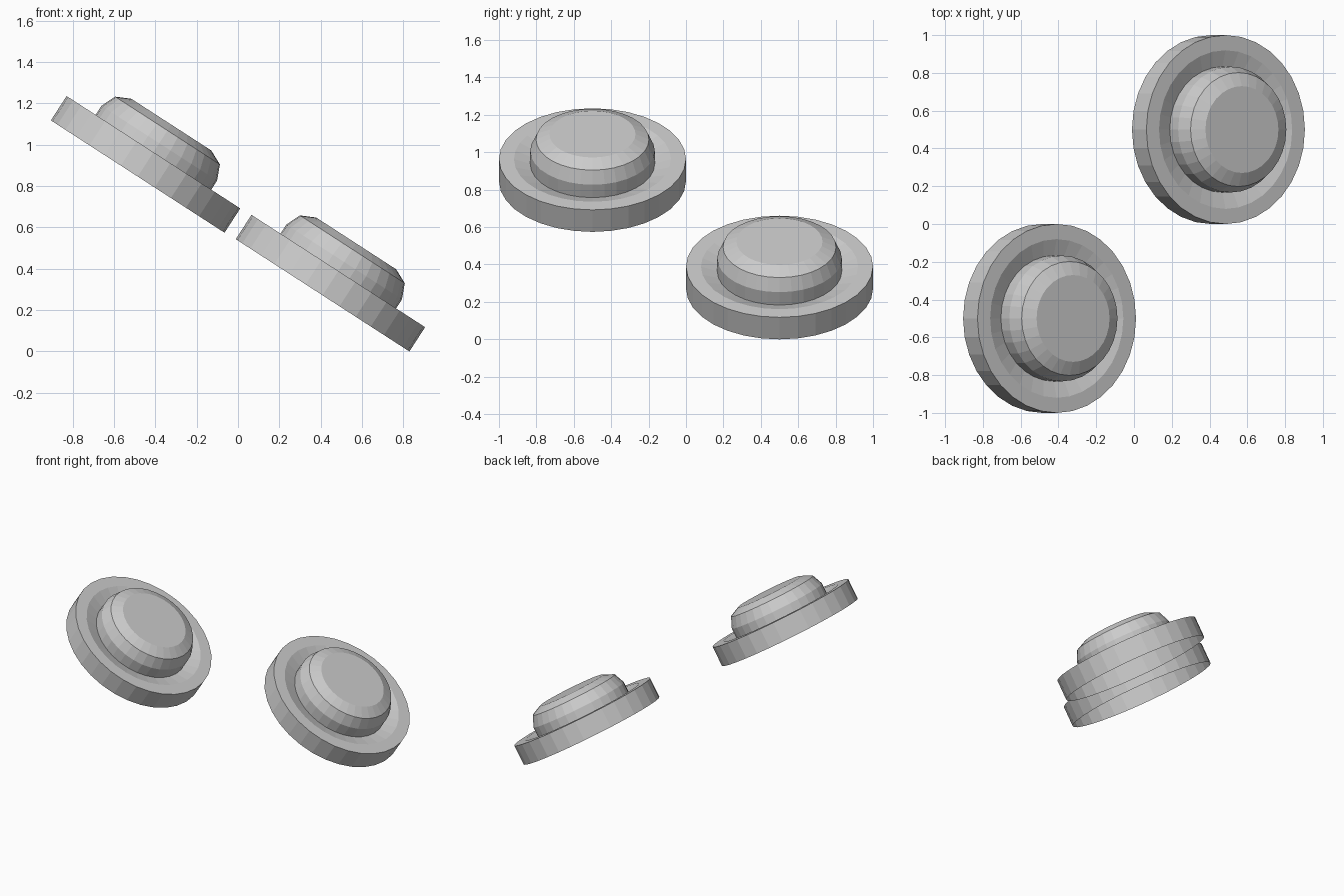
import bpy, bmesh, math
from mathutils import Matrix

if "Cube" in bpy.data.objects:
    bpy.data.objects.remove(bpy.data.objects["Cube"])

TILT = math.radians(32.9)
SEGMENTS = 32

# Open-bottomed shell profile as (radius, height): rim wall, lip, dish, dome
SHELL = [(0.5, 0), (0.5, 0.14), (0.42, 0.14), (0.333, 0.11),
         (0.333, 0.192), (0.302, 0.265), (0.23, 0.299)]


def lathe(name, profile, matrix):
    """Turn a profile around the local z axis, capping only its top ring."""
    bm = bmesh.new()
    rings = [[bm.verts.new((r * math.cos(2 * math.pi * i / SEGMENTS),
                            r * math.sin(2 * math.pi * i / SEGMENTS), h))
              for i in range(SEGMENTS)] for r, h in profile]
    for a, b in zip(rings, rings[1:]):
        for i in range(SEGMENTS):
            j = (i + 1) % SEGMENTS
            bm.faces.new((a[i], a[j], b[j], b[i]))
    bm.faces.new(rings[-1])
    mesh = bpy.data.meshes.new(name)
    bm.to_mesh(mesh)
    bm.free()
    obj = bpy.data.objects.new(name, mesh)
    obj.matrix_world = matrix
    bpy.context.collection.objects.link(obj)


# Two tilted buttons, one upper front and one lower back
for label, loc in (("upper", (-0.485, -0.5, 0.846)), ("lower", (0.409, 0.5, 0.2716))):
    m = Matrix.Translation(loc) @ Matrix.Rotation(TILT, 4, 'Y')
    lathe(label + "_button", SHELL, m)
